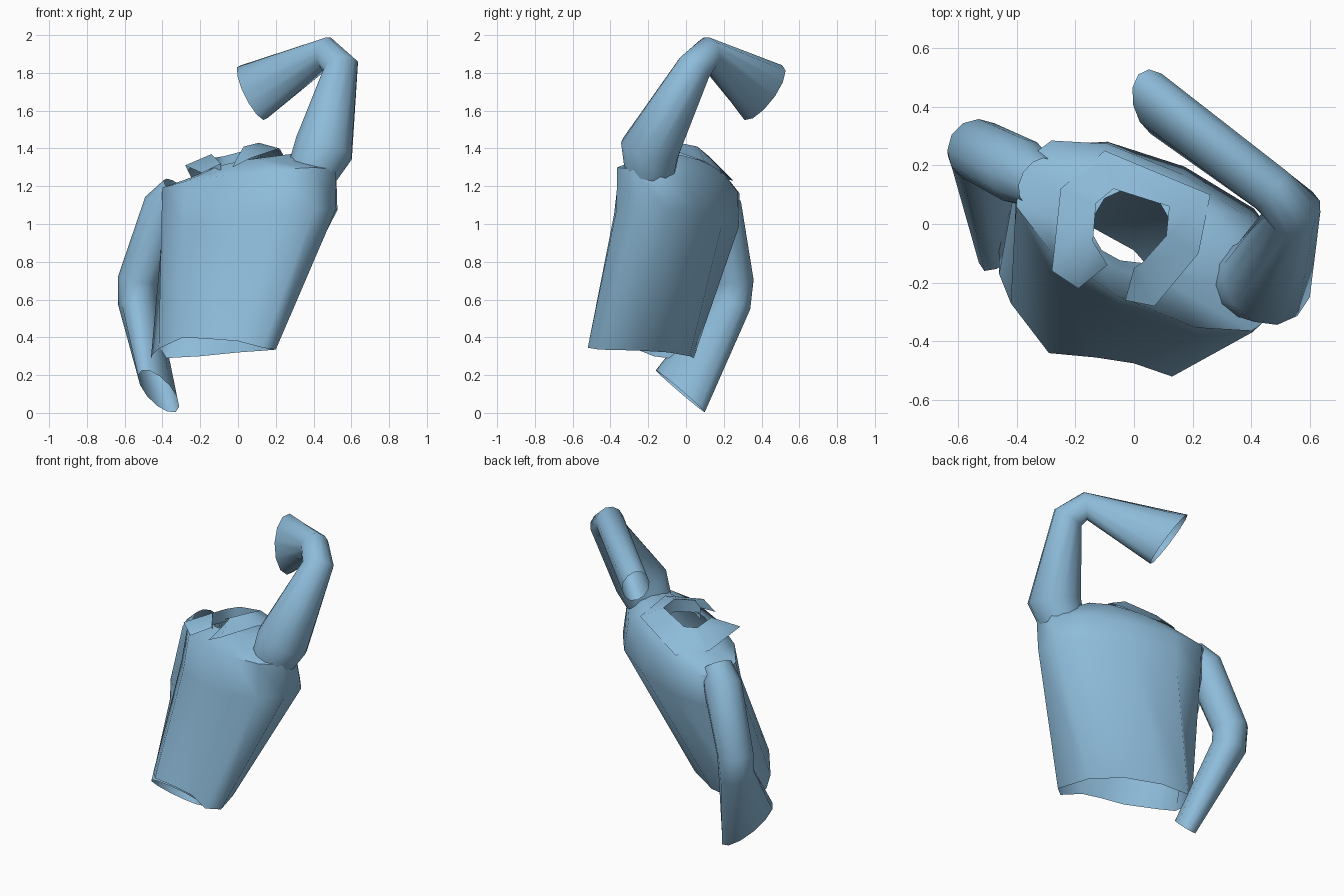
import bpy, bmesh, math
from mathutils import Vector

cube = bpy.data.objects.get("Cube")
if cube:
    bpy.data.objects.remove(cube)

SIDES = 12

# One cloth colour
cloth = bpy.data.materials.new("light_blue_cloth")
cloth.use_nodes = True
blue = (0.27, 0.5, 0.7, 1)
cloth.diffuse_color = blue
cloth.node_tree.nodes["Principled BSDF"].inputs["Base Color"].default_value = blue


def loft(name, rings, closed=True):
    """Skin a list of equal-length point rows into an open cloth surface."""
    bm = bmesh.new()
    rows = [[bm.verts.new(p) for p in ring] for ring in rings]
    count = len(rows[0])
    for low, high in zip(rows, rows[1:]):
        for i in range(count if closed else count - 1):
            j = (i + 1) % count
            bm.faces.new((low[i], low[j], high[j], high[i]))
    bmesh.ops.recalc_face_normals(bm, faces=bm.faces)
    mesh = bpy.data.meshes.new(name)
    bm.to_mesh(mesh)
    bm.free()
    mesh.materials.append(cloth)
    obj = bpy.data.objects.new(name, mesh)
    bpy.context.collection.objects.link(obj)
    bpy.ops.object.select_all(action='DESELECT')
    obj.select_set(True)
    bpy.context.view_layer.objects.active = obj
    bpy.ops.object.shade_smooth_by_angle(angle=math.radians(60))


def oval(centre, u, v, power=1.0):
    """Ring spanned by two half-axes; a power under one squares it off."""
    ring = []
    for i in range(SIDES):
        t = math.tau * i / SIDES
        c, s = (math.copysign(abs(w) ** power, w) for w in (math.cos(t), math.sin(t)))
        ring.append(Vector(centre) + u * c + v * s)
    return ring


def body_ring(centre, across, depth, side_tilt, front_tilt):
    """Across points to the left side; the tilts lift that side or the front."""
    front = Vector((across[1], -across[0], 0)).normalized() * depth
    front.z = front_tilt
    return oval(centre, Vector((*across, side_tilt)), front, 0.88)


def sleeve(name, cuff, long_axis, flat, path):
    """Flattened cuff, then round (centre, radius) stations mitred up to the shoulder."""
    pts = [Vector(cuff)] + [Vector(p) for p, r in path]
    normal = Vector(long_axis)
    short_axis = (pts[1] - pts[0]).cross(normal).normalized() * flat
    rings = [oval(cuff, normal, short_axis)]
    for i, (p, r) in enumerate(path, 1):
        axis = (pts[i] - pts[i - 1]).normalized()
        if i + 1 < len(pts):
            axis = (axis + (pts[i + 1] - pts[i]).normalized()).normalized()
        normal = (normal - axis * normal.dot(axis)).normalized()
        rings.append(oval(p, normal * r, axis.cross(normal) * r))
    loft(name, rings)


# Torso from the uneven hem to the neck opening
hem = [(.2, -.46, .335), (.13, -.52, .345), (0, -.475, .38), (-.13, -.455, .39),
       (-.29, -.44, .4), (-.42, -.27, .34), (-.46, -.17, .3), (-.46, -.02, .28),
       (-.38, .04, .29), (-.2, .02, .3), (0, -.09, .32), (.14, -.25, .33)]
loft("shirt_body", [
    hem,
    body_ring((.06, -.05, 1.02), (.46, -.21), .27, .06, 0),
    body_ring((.06, -.04, 1.23), (.455, -.24), .235, .06, .03),
    body_ring((.02, 0, 1.3), (.3, -.13), .17, .075, 0),
    body_ring((-.01, -.01, 1.32), (.125, -.04), .12, .03, 0),
])

# Raised left sleeve, folded back at the elbow
sleeve("left_sleeve", (.075, .41, 1.695), (-.06, .1, .145), .085, [
    ((.47, .115, 1.905), .085),
    ((.545, .045, 1.83), .095),
    ((.455, -.19, 1.4), .16),
    ((.38, -.19, 1.25), .13),
])

# Lowered right sleeve, bent forward at the elbow
sleeve("right_sleeve", (-.42, -.03, .115), (.09, .13, -.11), .07, [
    ((-.53, .24, .58), .105),
    ((-.53, .25, .7), .108),
    ((-.39, .18, 1.09), .115),
    ((-.32, .14, 1.18), .09),
])

# Folded collar, open at the front
fold = [(0, -.15, 1.36), (.03, -.13, 1.41), (.11, -.04, 1.43), (.12, .06, 1.41),
        (-.07, .12, 1.36), (-.13, .07, 1.35), (-.14, -.06, 1.37), (-.09, -.14, 1.32)]
edge = [(-.03, -.26, 1.3), (.07, -.28, 1.35), (.22, -.1, 1.4), (.26, .1, 1.33),
        (-.1, .25, 1.23), (-.25, .12, 1.25), (-.28, -.16, 1.31), (-.19, -.22, 1.27)]
stand = [(x, y, z - .08) for x, y, z in fold]
loft("collar", [stand, fold, edge], closed=False)
